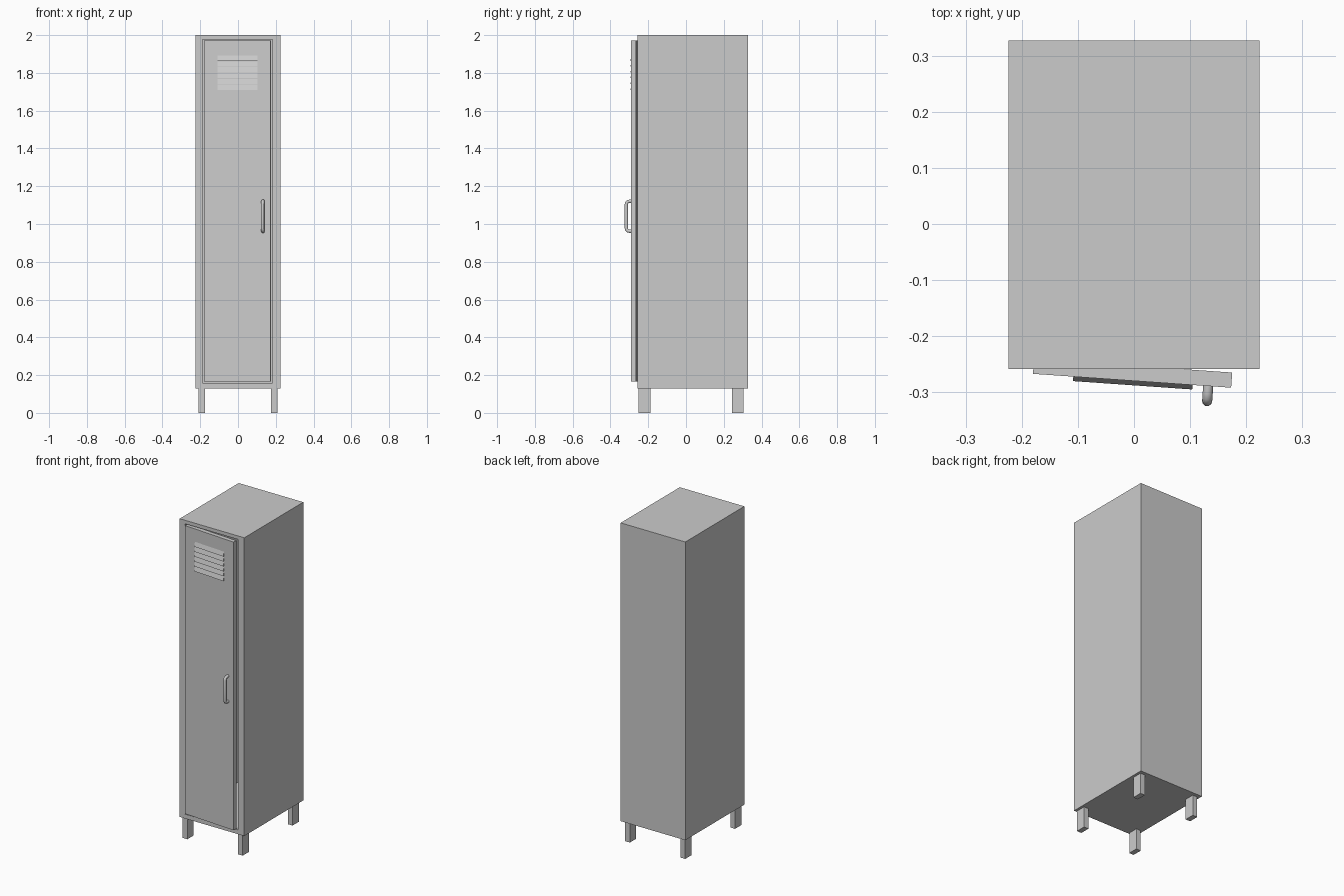
import bpy, bmesh
from math import radians
from mathutils import Vector, Matrix

if "Cube" in bpy.data.objects:
    bpy.data.objects.remove(bpy.data.objects["Cube"])

def finish(name, bm):
    bmesh.ops.recalc_face_normals(bm, faces=bm.faces)
    me = bpy.data.meshes.new(name)
    bm.to_mesh(me)
    bm.free()
    ob = bpy.data.objects.new(name, me)
    bpy.context.collection.objects.link(ob)
    return ob

def add_box(bm, lo, hi):
    lo, hi = Vector(lo), Vector(hi)
    m = Matrix.Translation((lo + hi) / 2) @ Matrix.Diagonal((*(hi - lo), 1))
    return bmesh.ops.create_cube(bm, size=1, matrix=m)["verts"]

# Hollow cabinet: box with a framed opening pushed inwards from the front
bm = bmesh.new()
add_box(bm, (-0.224, -0.258, 0.13), (0.224, 0.327, 2.0))
bm.normal_update()
front = min(bm.faces, key=lambda f: f.calc_center_median().y)
bmesh.ops.inset_individual(bm, faces=[front], thickness=0.03)
for v in front.verts:
    v.co.x = -0.187 if v.co.x < 0 else 0.182
    v.co.z = 0.157 if v.co.z < 1 else 1.978
inner = bmesh.ops.extrude_discrete_faces(bm, faces=[front])["faces"][0]
for v in inner.verts:
    v.co.y = 0.30
finish("cabinet", bm)

# Four legs
for sx, side in ((-1, "left"), (1, "right")):
    for y, end in ((-0.22, "front"), (0.274, "back")):
        bm = bmesh.new()
        add_box(bm, (sx * 0.192 - 0.016, y - 0.031, 0), (sx * 0.192 + 0.016, y + 0.031, 0.135))
        finish(f"{end}_{side}_leg", bm)

# Door and its fittings share a frame at the hinge, swung slightly open
hinge = Matrix.Translation((-0.18, -0.267, 0)) @ Matrix.Rotation(radians(-4), 4, 'Z')

bm = bmesh.new()
add_box(bm, (0, 0, 0.165), (0.354, 0.027, 1.972))
finish("door", bm).matrix_world = hinge

# Vent louvres: wedges sloping outwards towards the bottom
bm = bmesh.new()
count, z0, z1 = 6, 1.71, 1.895
pitch = (z1 - z0) / count
for i in range(count):
    z = z0 + i * pitch
    profile = [(0.001, z), (-0.008, z), (0.001, z + pitch)]
    a, b = [[bm.verts.new((x, *p)) for p in profile] for x in (0.072, 0.285)]
    bm.faces.new(a)
    bm.faces.new(b[::-1])
    for j in range(3):
        k = (j + 1) % 3
        bm.faces.new((a[j], b[j], b[k], a[k]))
finish("vent_louvres", bm).matrix_world = hinge

# Rounded pull handle swept along a D-shaped path
cu = bpy.data.curves.new("handle_path", 'CURVE')
cu.dimensions = '3D'
cu.bevel_depth = 0.009
cu.bevel_resolution = 3
cu.use_fill_caps = True
half = [(0.002, 0.080), (-0.012, 0.079), (-0.020, 0.077), (-0.025, 0.072), (-0.027, 0.063)]
path = [(y, -z) for y, z in half] + half[::-1]
sp = cu.splines.new('POLY')
sp.points.add(len(path) - 1)
for pt, (y, z) in zip(sp.points, path):
    pt.co = (0.313, y, 1.041 + z, 1)
tmp = bpy.data.objects.new("handle_path", cu)
bpy.context.collection.objects.link(tmp)
bpy.context.view_layer.update()
me = bpy.data.meshes.new_from_object(tmp.evaluated_get(bpy.context.evaluated_depsgraph_get()))
bpy.data.objects.remove(tmp)
handle = bpy.data.objects.new("handle", me)
bpy.context.collection.objects.link(handle)
handle.matrix_world = hinge
bpy.context.view_layer.objects.active = handle
handle.select_set(True)
bpy.ops.object.shade_smooth_by_angle(angle=radians(40))
